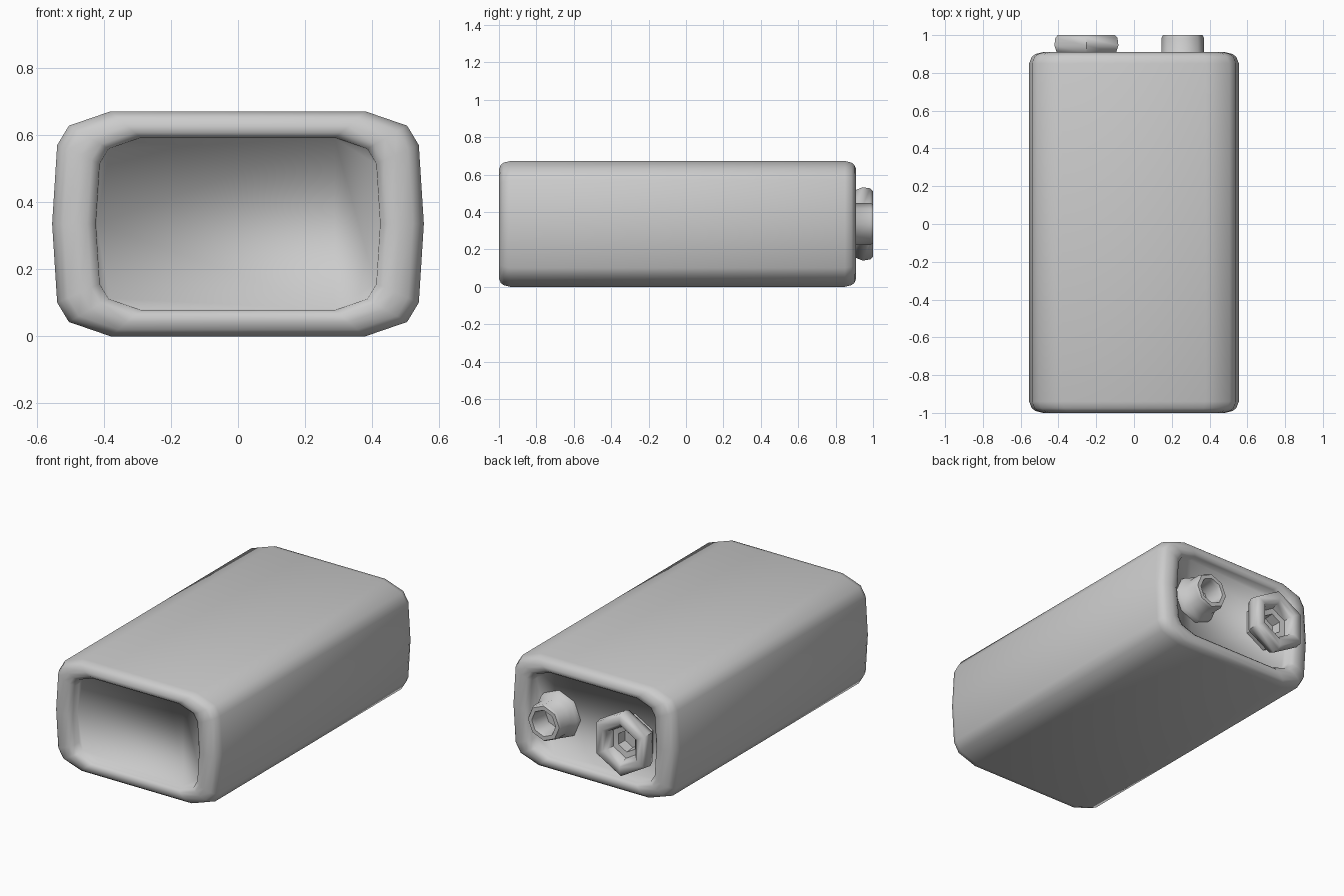
import bpy, bmesh
from math import cos, sin, pi

cube = bpy.data.objects.get("Cube")
if cube:
    bpy.data.objects.remove(cube, do_unlink=True)

grey = bpy.data.materials.new("plain grey")
grey.use_nodes = True
colour = (0.6, 0.6, 0.6, 1)
grey.diffuse_color = colour
grey.node_tree.nodes["Principled BSDF"].inputs["Base Color"].default_value = colour

MID = 0.336   # height of the long axis


def loft(name, outline, stations, cx=0.0):
    """Scale one closed outline along y and skin the rings, capping both ends."""
    bm = bmesh.new()
    rings = [[bm.verts.new((cx + x * s, y, MID + z * s)) for x, z in outline]
             for y, s in stations]
    n = len(outline)
    for a, b in zip(rings, rings[1:]):
        for i in range(n):
            j = (i + 1) % n
            bm.faces.new((a[i], a[j], b[j], b[i]))
    bm.faces.new(rings[0])
    bm.faces.new(rings[-1])
    bmesh.ops.recalc_face_normals(bm, faces=bm.faces)
    for f in bm.faces:
        f.smooth = True
    mesh = bpy.data.meshes.new(name)
    bm.to_mesh(mesh)
    bm.free()
    mesh.materials.append(grey)
    ob = bpy.data.objects.new(name, mesh)
    bpy.context.collection.objects.link(ob)
    return ob


def sharpen(ob, angle):
    bpy.ops.object.select_all(action="DESELECT")
    ob.select_set(True)
    bpy.context.view_layer.objects.active = ob
    bpy.ops.object.shade_smooth_by_angle(angle=angle)


def polygon(sides, start):
    return [(cos(start + 2 * pi * i / sides), sin(start + 2 * pi * i / sides))
            for i in range(sides)]


# Case: rounded box with slightly bowed sides and a recessed panel at each end
quarter = [(0.555, 0), (0.54, 0.235), (0.505, 0.293), (0.38, MID)]
upper = quarter + [(-x, z) for x, z in reversed(quarter)]
outline = upper + [(x, -z) for x, z in reversed(upper[1:-1])]
rim = [(0.06, 0.76), (0.02, 0.765), (0.003, 0.81), (0, 0.87),
       (0.01, 0.94), (0.025, 0.975), (0.06, 1)]
front = [(-1 + d, s) for d, s in rim]
back = [(0.91 - d, s) for d, s in reversed(rim)]
loft("battery_case", outline, front + back)

# Small terminal: flared eight-sided tube
small = loft("small_terminal", polygon(8, 0),
             [(0.845, 0.145), (0.88, 0.14), (0.905, 0.113), (0.985, 0.113),
              (1.0, 0.105), (1.0, 0.08), (0.98, 0.072), (0.88, 0.07)], 0.258)
sharpen(small, pi / 4)

# Large terminal: six-sided crown on a stem with a stepped socket
large = loft("large_terminal", polygon(6, pi / 2),
             [(0.845, 0.14), (0.89, 0.14), (0.905, 0.18), (0.945, 0.196),
              (0.985, 0.19), (1.0, 0.175), (1.0, 0.13), (0.98, 0.11),
              (0.935, 0.10), (0.93, 0.065), (0.87, 0.06)], -0.252)
sharpen(large, pi / 3.2)
